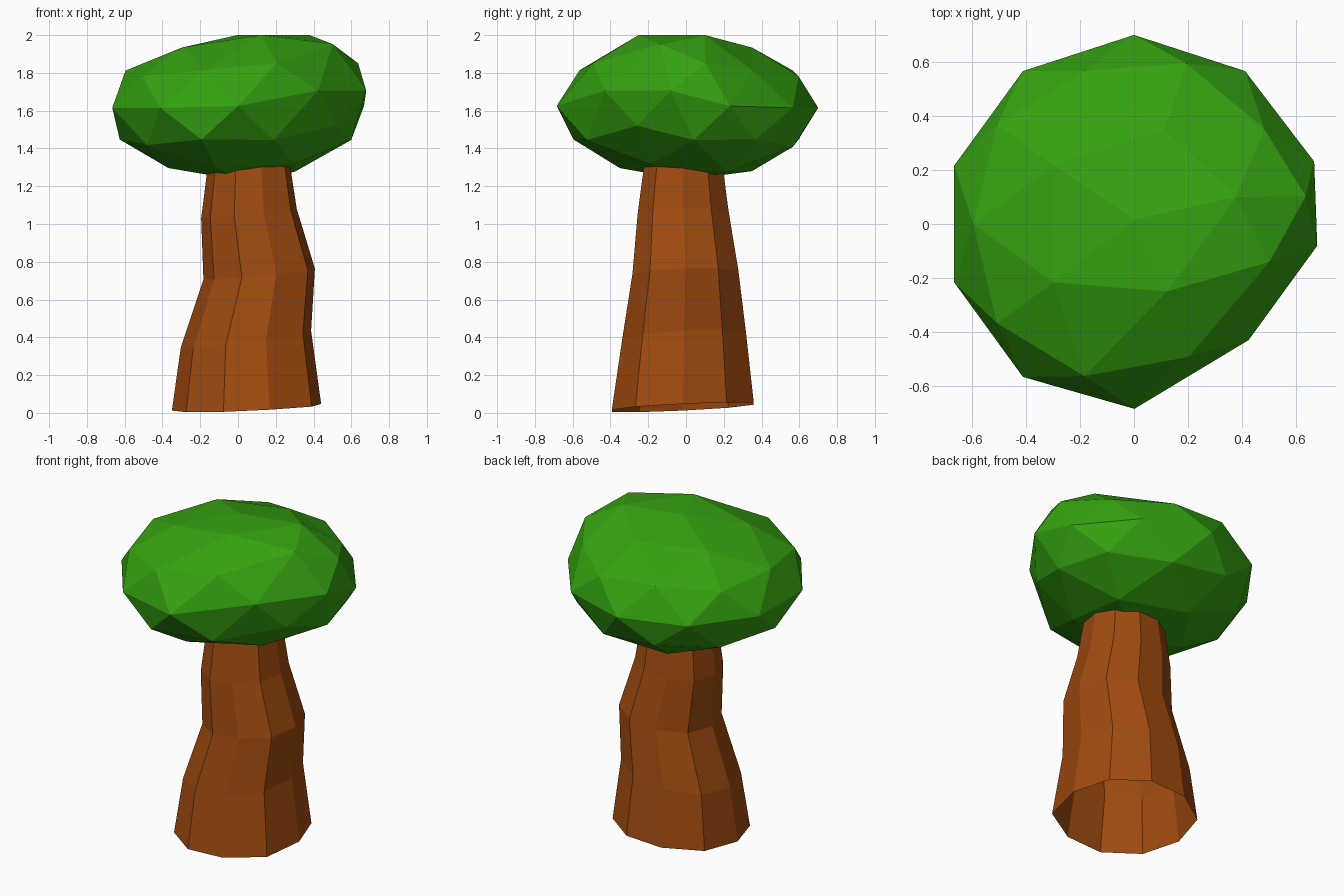
import bpy, bmesh, math
from mathutils import Vector

if "Cube" in bpy.data.objects:
    bpy.data.objects.remove(bpy.data.objects["Cube"])


def material(name, color):
    m = bpy.data.materials.new(name)
    m.diffuse_color = (*color, 1)
    m.use_nodes = True
    m.node_tree.nodes["Principled BSDF"].inputs["Base Color"].default_value = m.diffuse_color
    return m


def finish(bm, name, mat):
    bmesh.ops.recalc_face_normals(bm, faces=bm.faces)
    me = bpy.data.meshes.new(name)
    bm.to_mesh(me)
    bm.free()
    me.materials.append(mat)
    ob = bpy.data.objects.new(name, me)
    bpy.context.collection.objects.link(ob)
    return ob


def soft_move(bm, centre, offset, radius):
    """Move vertices near a point with a smooth falloff."""
    centre, offset = Vector(centre), Vector(offset)
    for v in bm.verts:
        t = max(0, 1 - (v.co - centre).length / radius)
        v.co += offset * (3 * t * t - 2 * t ** 3)


# Crown: flattened icosphere, pushed on the front right
bm = bmesh.new()
bmesh.ops.create_icosphere(bm, subdivisions=2, radius=1)
for v in bm.verts:
    v.co = Vector((v.co.x * 0.70, v.co.y * 0.70, 1.615 + v.co.z * 0.375))
soft_move(bm, (0.48, -0.35, 1.81), (0.02, 0.21, 0.14), 0.75)
soft_move(bm, (0.12, 0.30, 1.29), (0, 0, -0.035), 0.45)
finish(bm, "crown", material("leaves", (0.035, 0.36, 0.005)))

# Trunk: ten-sided bent tube, open at the bottom, with tilted rings
SIDES = 10
# centre x, y, z, radius, tilt along x, tilt along y
rings = [
    (0.045, -0.017, 0.030, 0.395, 0.045, 0.05),
    (0.042, -0.010, 0.390, 0.345, 0.13, 0.05),
    (0.112, -0.003, 0.735, 0.295, 0.10, 0.03),
    (0.058, -0.015, 1.055, 0.253, 0.10, 0.02),
    (0.055, -0.015, 1.400, 0.205, 0.06, 0.02),
]
ridges = {4: 1.04, 9: 1.08}  # sides that stick out a little
bm = bmesh.new()
loops = []
for cx, cy, cz, r, tx, ty in rings:
    loop = []
    for i in range(SIDES):
        a = 2 * math.pi * i / SIDES
        k = r * ridges.get(i, 1)
        dx, dy = k * math.cos(a), k * math.sin(a)
        loop.append(bm.verts.new((cx + dx, cy + dy, cz + tx * dx + ty * dy)))
    loops.append(loop)
for low, high in zip(loops, loops[1:]):
    for i in range(SIDES):
        j = (i + 1) % SIDES
        bm.faces.new((low[i], low[j], high[j], high[i]))
finish(bm, "trunk", material("bark", (0.35, 0.07, 0.005)))
